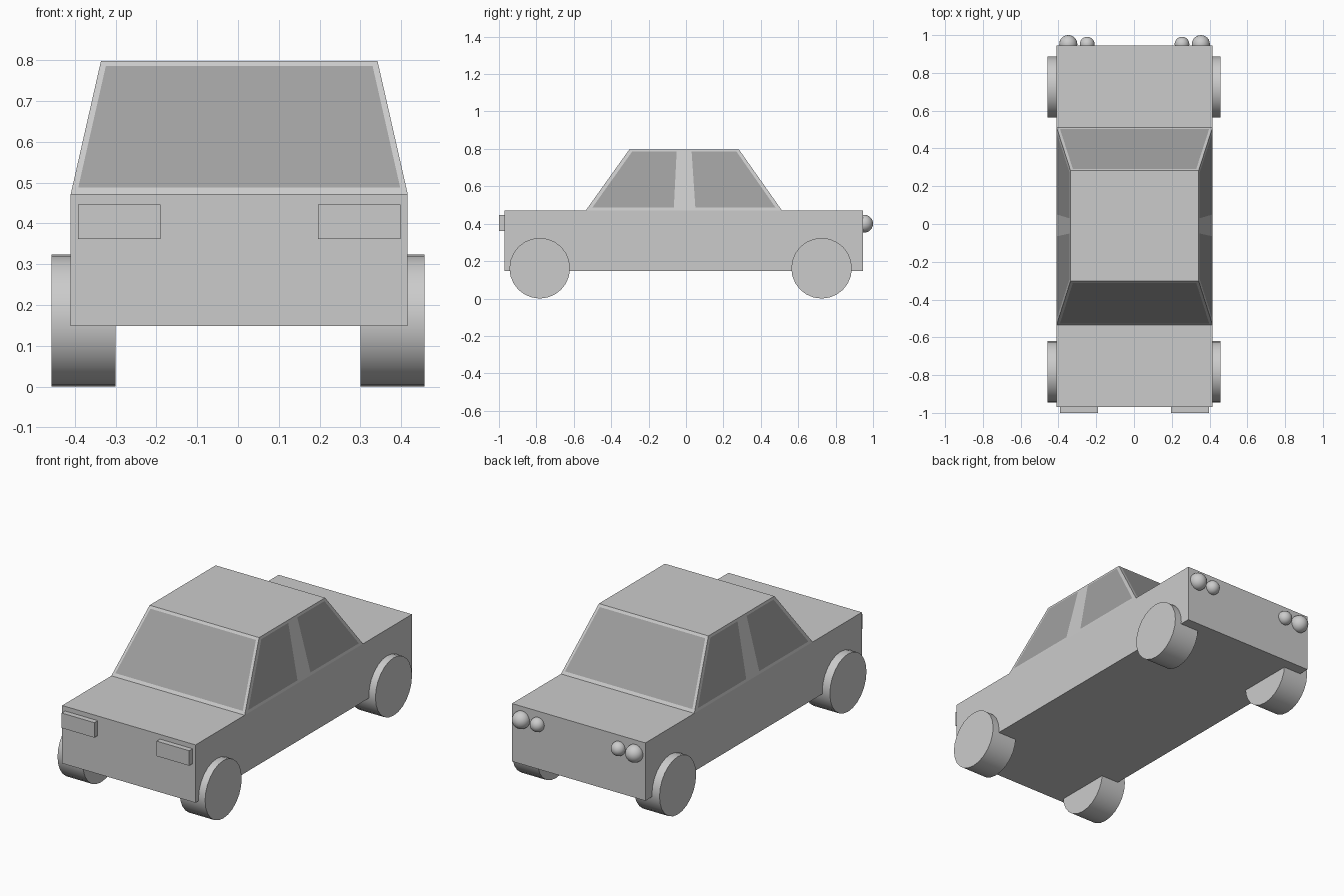
import bpy, bmesh, math
from mathutils import Vector

if "Cube" in bpy.data.objects:
    bpy.data.objects.remove(bpy.data.objects["Cube"])

CX = 0.003  # body centre line


def box(name, lo, hi):
    lo, hi = Vector(lo), Vector(hi)
    bpy.ops.mesh.primitive_cube_add(size=1, location=(lo + hi) / 2)
    ob = bpy.context.object
    ob.name = name
    ob.scale = hi - lo
    return ob


def smooth(name):
    ob = bpy.context.object
    ob.name = name
    bpy.ops.object.shade_smooth_by_angle(angle=math.radians(40))


def mesh_object(name, bm):
    me = bpy.data.meshes.new(name)
    bm.to_mesh(me)
    bm.free()
    ob = bpy.data.objects.new(name, me)
    bpy.context.collection.objects.link(ob)
    return ob


# Lower body
box("body", (CX - 0.413, -0.97, 0.148), (CX + 0.413, 0.945, 0.472))

# Tapered cabin
X0, X1, Z0, Z1 = 0.413, 0.339, 0.472, 0.798
BACK, FRONT = (0.512, 0.282), (-0.535, -0.302)  # y at the base and at the roof
bm = bmesh.new()
rings = [[bm.verts.new((CX + sx * x, y, z)) for sx, y in
          ((-1, FRONT[i]), (1, FRONT[i]), (1, BACK[i]), (-1, BACK[i]))]
         for i, (x, z) in enumerate(((X0, Z0), (X1, Z1)))]
bm.faces.new(rings[1])
for i in range(4):
    j = (i + 1) % 4
    bm.faces.new((rings[0][i], rings[0][j], rings[1][j], rings[1][i]))
mesh_object("cabin", bm)

# Windows: darker panes lying on the cabin slopes
glass = bpy.data.materials.new("glass")
glass.diffuse_color = (0.35, 0.35, 0.35, 1)
glass.use_nodes = True
glass.node_tree.nodes["Principled BSDF"].inputs["Base Color"].default_value = glass.diffuse_color
ZB, ZT = 0.487, 0.785


def at(pair, z):
    return pair[0] + (pair[1] - pair[0]) * (z - Z0) / (Z1 - Z0)


def pane(name, points):
    bm = bmesh.new()
    face = bm.faces.new([bm.verts.new(p) for p in points])
    face.normal_update()
    if face.normal.dot(face.calc_center_median() - Vector((CX, 0, 0.6))) < 0:
        face.normal_flip()
    bmesh.ops.translate(bm, verts=bm.verts, vec=face.normal * 0.0015)
    mesh_object(name, bm).data.materials.append(glass)


for name, ys in (("windscreen", FRONT), ("rear_window", BACK)):
    pane(name, [(CX + s * (at((X0, X1), z) - 0.015), at(ys, z), z)
                for s, z in ((-1, ZB), (1, ZB), (1, ZT), (-1, ZT))])

for side in (-1, 1):
    for name, outer, pillar in (("front_side_window", (-0.50, -0.288), (-0.065, -0.05)),
                                ("back_side_window", (0.478, 0.27), (0.05, 0.03))):
        pane(name, [(CX + side * at((X0, X1), z), y, z) for y, z in
                    ((outer[0], ZB), (pillar[0], ZB), (pillar[1], ZT), (outer[1], ZT))])

for side in (-1, 1):
    # Wheels
    for label, y in (("front", -0.782), ("back", 0.725)):
        bpy.ops.mesh.primitive_cylinder_add(
            vertices=24, radius=0.162, depth=0.157,
            location=(side * 0.3785, y, 0.162), rotation=(0, math.pi / 2, 0))
        smooth(label + "_wheel")

    # Rectangular lamps on the front
    xs = sorted((CX + side * 0.193, CX + side * 0.395))
    box("square_lamp", (xs[0], -1.0, 0.362), (xs[1], -0.965, 0.446))

    # Paired round lamps on the back
    for label, x, y, r in (("large", 0.351, 0.952, 0.048), ("small", 0.251, 0.952, 0.039)):
        bpy.ops.mesh.primitive_uv_sphere_add(
            segments=24, ring_count=12, radius=r, location=(CX + side * x, y, 0.4))
        smooth(label + "_round_lamp")
